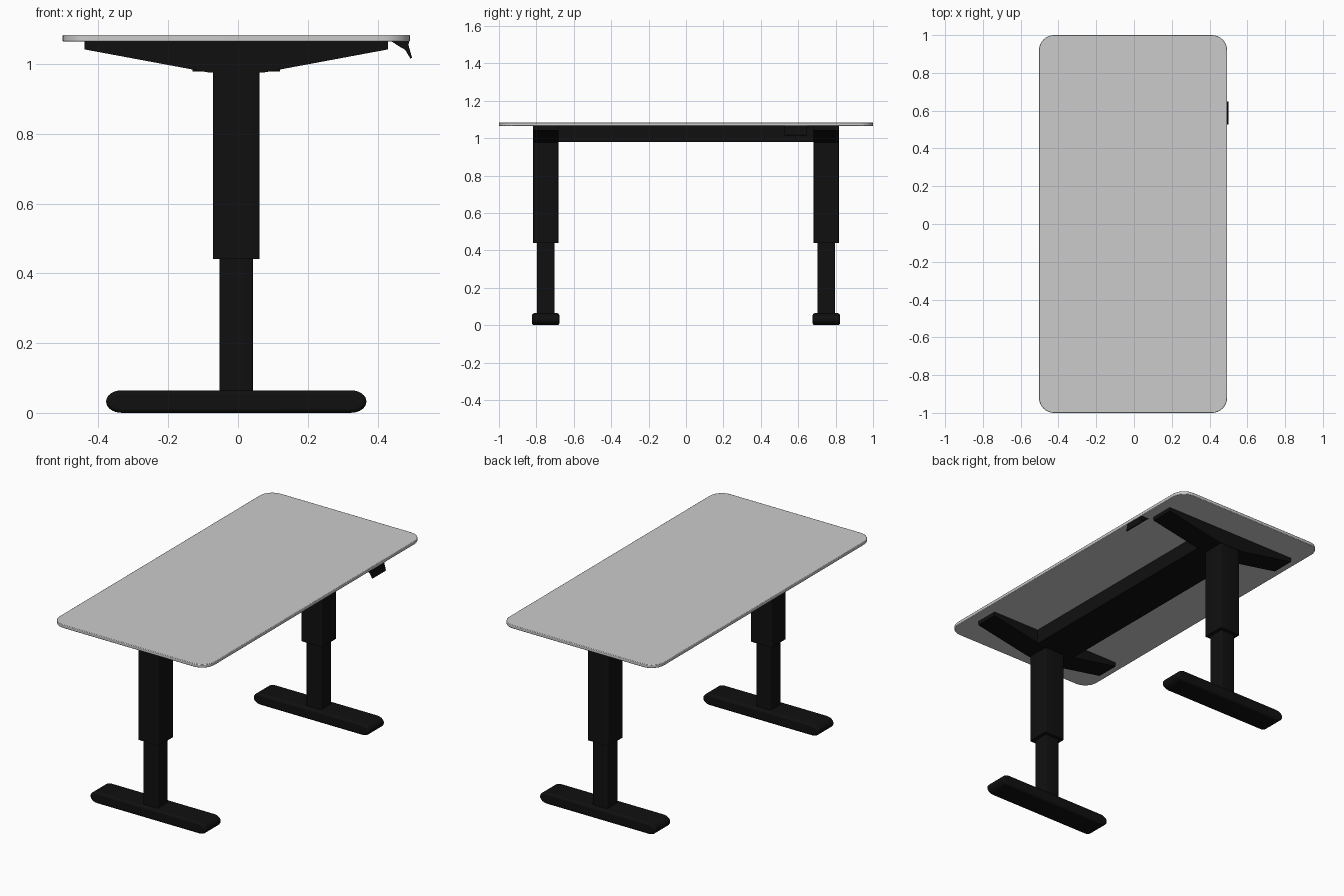
import bpy, bmesh, math

if "Cube" in bpy.data.objects:
    bpy.data.objects.remove(bpy.data.objects["Cube"])

CX = -0.005   # centre of the desk in x
LEG_Y = 0.75  # leg distance from the middle

black = bpy.data.materials.new("black_metal")
black.diffuse_color = (0.005, 0.005, 0.005, 1)
black.use_nodes = True
black.node_tree.nodes["Principled BSDF"].inputs["Base Color"].default_value = black.diffuse_color


def finish(name, bm, mat=black, bevel=0.0, segments=2, mirror=False):
    bmesh.ops.recalc_face_normals(bm, faces=bm.faces)
    me = bpy.data.meshes.new(name)
    bm.to_mesh(me)
    bm.free()
    ob = bpy.data.objects.new(name, me)
    bpy.context.collection.objects.link(ob)
    if mat:
        me.materials.append(mat)
    if bevel:
        m = ob.modifiers.new("bevel", 'BEVEL')
        m.width, m.segments = bevel, segments
        m.limit_method, m.angle_limit = 'ANGLE', math.radians(40)
    if mirror:
        m = ob.modifiers.new("mirror", 'MIRROR')
        m.use_axis = (False, True, False)
    bpy.ops.object.select_all(action='DESELECT')
    bpy.context.view_layer.objects.active = ob
    ob.select_set(True)
    bpy.ops.object.shade_smooth_by_angle(angle=math.radians(35))
    return ob


def prism(points, lo, hi, axis):
    """Extrude an outline: axis 'y' takes (x, z) points, axis 'z' takes (x, y)."""
    bm = bmesh.new()
    place = (lambda a, b: (a, lo, b)) if axis == 'y' else (lambda a, b: (a, b, lo))
    face = bm.faces.new([bm.verts.new(place(a, b)) for a, b in points])
    ext = bmesh.ops.extrude_face_region(bm, geom=[face])
    d = hi - lo
    verts = [v for v in ext["geom"] if isinstance(v, bmesh.types.BMVert)]
    bmesh.ops.translate(bm, verts=verts, vec=(0, d, 0) if axis == 'y' else (0, 0, d))
    return bm


def rounded(cx, cy, hx, hy, rx, ry, n=8):
    """Rectangle outline with elliptical corners."""
    pts = []
    for q, (sx, sy) in enumerate([(1, 1), (-1, 1), (-1, -1), (1, -1)]):
        for i in range(n + 1):
            a = math.pi / 2 * (q + i / n)
            pts.append((cx + sx * (hx - rx) + rx * math.cos(a),
                        cy + sy * (hy - ry) + ry * math.sin(a)))
    return pts


# Table top with rounded corners
finish("table_top", prism(rounded(CX, 0, 0.498, 1.0, 0.08, 0.08), 1.065, 1.084, 'z'),
       mat=None, bevel=0.003)

# Telescopic legs: wide upper sleeve, slim lower column
for name, h, z0, z1 in [("upper_leg", 0.067, 0.441, 1.06), ("lower_leg", 0.0475, 0.05, 0.46)]:
    finish(name, prism(rounded(CX, LEG_Y, h, h, 0.006, 0.006, 3), z0, z1, 'z'), mirror=True)

# Feet with rounded ends and softened long edges
foot = rounded(CX, 0.0325, 0.373, 0.0323, 0.045, 0.0315)
finish("foot", prism(foot, LEG_Y - 0.073, LEG_Y + 0.073, 'y'), bevel=0.014, segments=3, mirror=True)

# Tapered brackets under the top
half = [(0.435, 1.065), (0.435, 1.042), (0.08, 0.976)]
outline = [(CX + x, z) for x, z in half] + [(CX - x, z) for x, z in reversed(half)]
finish("top_bracket", prism(outline, LEG_Y - 0.069, LEG_Y + 0.069, 'y'), mirror=True)

# Cross beam between the brackets
beam = [(CX - 0.125, 0.979), (CX + 0.125, 0.979), (CX + 0.125, 1.065), (CX - 0.125, 1.065)]
finish("cross_beam", prism(beam, -0.685, 0.685, 'y'))

# Height control paddle under the front edge
paddle = [(0.44, 1.065), (0.49, 1.065), (0.489, 1.053), (0.499, 1.018),
          (0.494, 1.016), (0.479, 1.041), (0.46, 1.052)]
finish("control_paddle", prism(paddle, 0.527, 0.648, 'y'))
